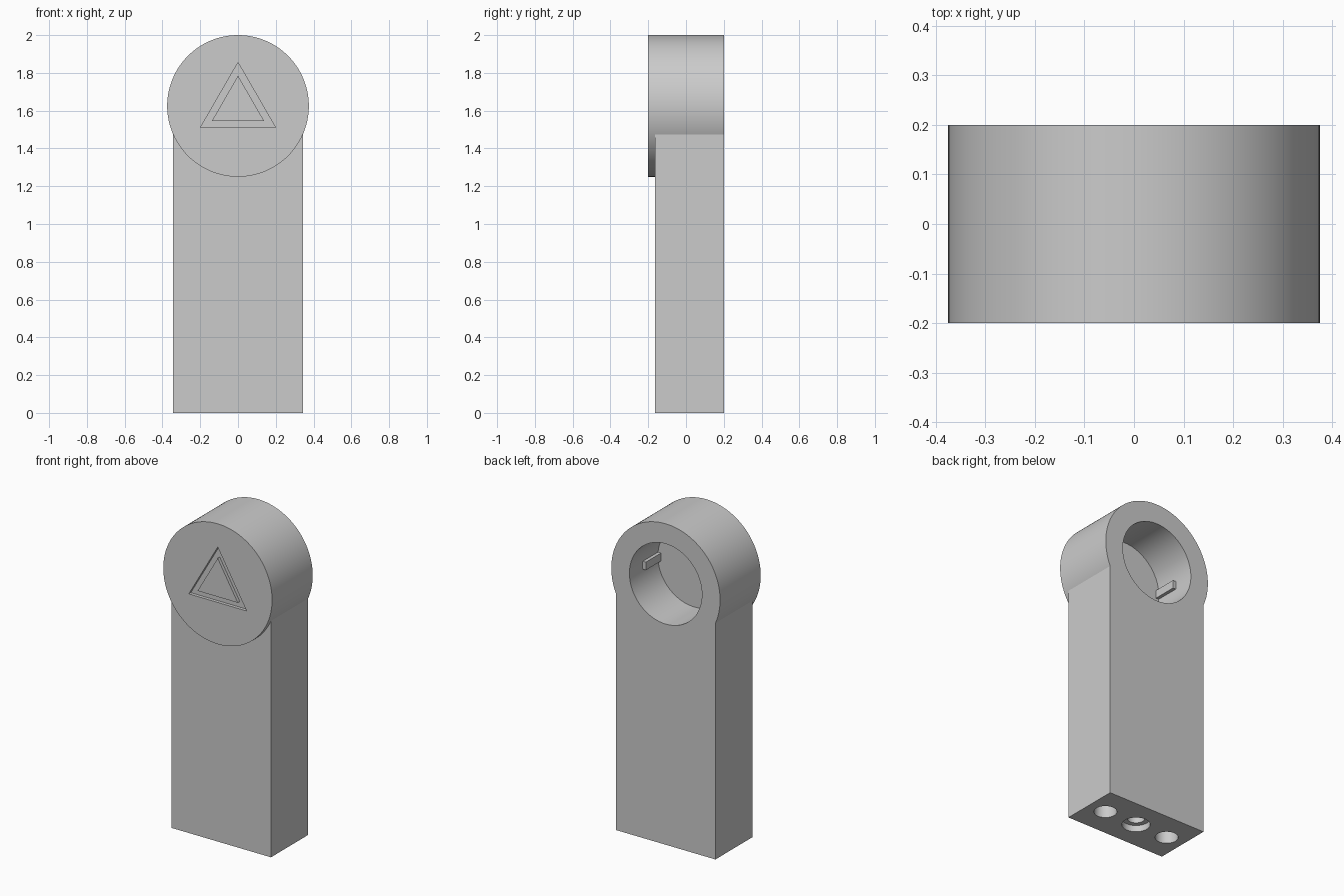
import bpy
from math import radians

if "Cube" in bpy.data.objects:
    bpy.data.objects.remove(bpy.data.objects["Cube"], do_unlink=True)

grey = bpy.data.materials.new("plain_grey")
grey.use_nodes = True
grey.diffuse_color = (0.6, 0.6, 0.6, 1)
grey.node_tree.nodes["Principled BSDF"].inputs["Base Color"].default_value = (0.6, 0.6, 0.6, 1)

HEAD_Z = 1.625
FRONT, BACK = -0.2, 0.2
BLOCK_FRONT = -0.165
BLOCK_MID = (BLOCK_FRONT + BACK) / 2


def finish(name):
    ob = bpy.context.object
    ob.name = name
    bpy.ops.object.transform_apply(location=True, rotation=True, scale=True)
    ob.data.materials.append(grey)
    return ob


def box(name, xs, ys, zs):
    bpy.ops.mesh.primitive_cube_add(size=1, location=[sum(p) / 2 for p in (xs, ys, zs)])
    bpy.context.object.scale = [p[1] - p[0] for p in (xs, ys, zs)]
    return finish(name)


def prism_y(name, radius, y0, y1, sides):
    """Prism along y, centred on the head, first corner pointing up."""
    bpy.ops.mesh.primitive_cylinder_add(vertices=sides, radius=radius, depth=y1 - y0,
                                        location=(0, (y0 + y1) / 2, HEAD_Z),
                                        rotation=(radians(90), 0, 0))
    return finish(name)


def peg_z(name, x, radius, top):
    """Upright cylinder from just below the ground to the given height."""
    bpy.ops.mesh.primitive_cylinder_add(vertices=48, radius=radius, depth=top + 0.05,
                                        location=(x, BLOCK_MID, (top - 0.05) / 2))
    return finish(name)


def combine(target, tool, operation):
    bpy.ops.object.select_all(action="DESELECT")
    bpy.context.view_layer.objects.active = target
    target.select_set(True)
    mod = target.modifiers.new("combine", "BOOLEAN")
    mod.operation = operation
    mod.solver = "EXACT"
    mod.object = tool
    bpy.ops.object.modifier_apply(modifier=mod.name)
    bpy.data.objects.remove(tool, do_unlink=True)


# Round head merged with the handle block
body = prism_y("body", 0.375, FRONT, BACK, 128)
handle = box("handle", (-0.343, 0.343), (BLOCK_FRONT, BACK), (0, HEAD_Z))
combine(body, handle, "UNION")

# Round pocket in the back of the head
POCKET_FLOOR = -0.08
combine(body, prism_y("pocket", 0.25, POCKET_FLOOR, BACK + 0.1, 96), "DIFFERENCE")

# Triangular groove in the front face
combine(body, prism_y("groove", 0.23, FRONT - 0.1, FRONT + 0.02, 3), "DIFFERENCE")

# Sockets in the underside: two plain, one stepped in the middle
for x, radius, top in ((-0.225, 0.065, 0.2), (0.225, 0.065, 0.2),
                       (0, 0.08, 0.04), (0, 0.05, 0.2)):
    combine(body, peg_z("socket", x, radius, top), "DIFFERENCE")

bpy.ops.object.select_all(action="DESELECT")
body.select_set(True)
bpy.context.view_layer.objects.active = body
bpy.ops.object.shade_smooth_by_angle(angle=radians(15))

# Raised triangle left standing inside the groove
prism_y("front_triangle", 0.16, FRONT, FRONT + 0.03, 3)

# Small keys on both side walls of the pocket
for side, name in ((1, "left_key"), (-1, "right_key")):
    xs = sorted((side * 0.228, side * 0.265))
    box(name, xs, (POCKET_FLOOR - 0.01, 0.07), (HEAD_Z - 0.025, HEAD_Z + 0.025))
